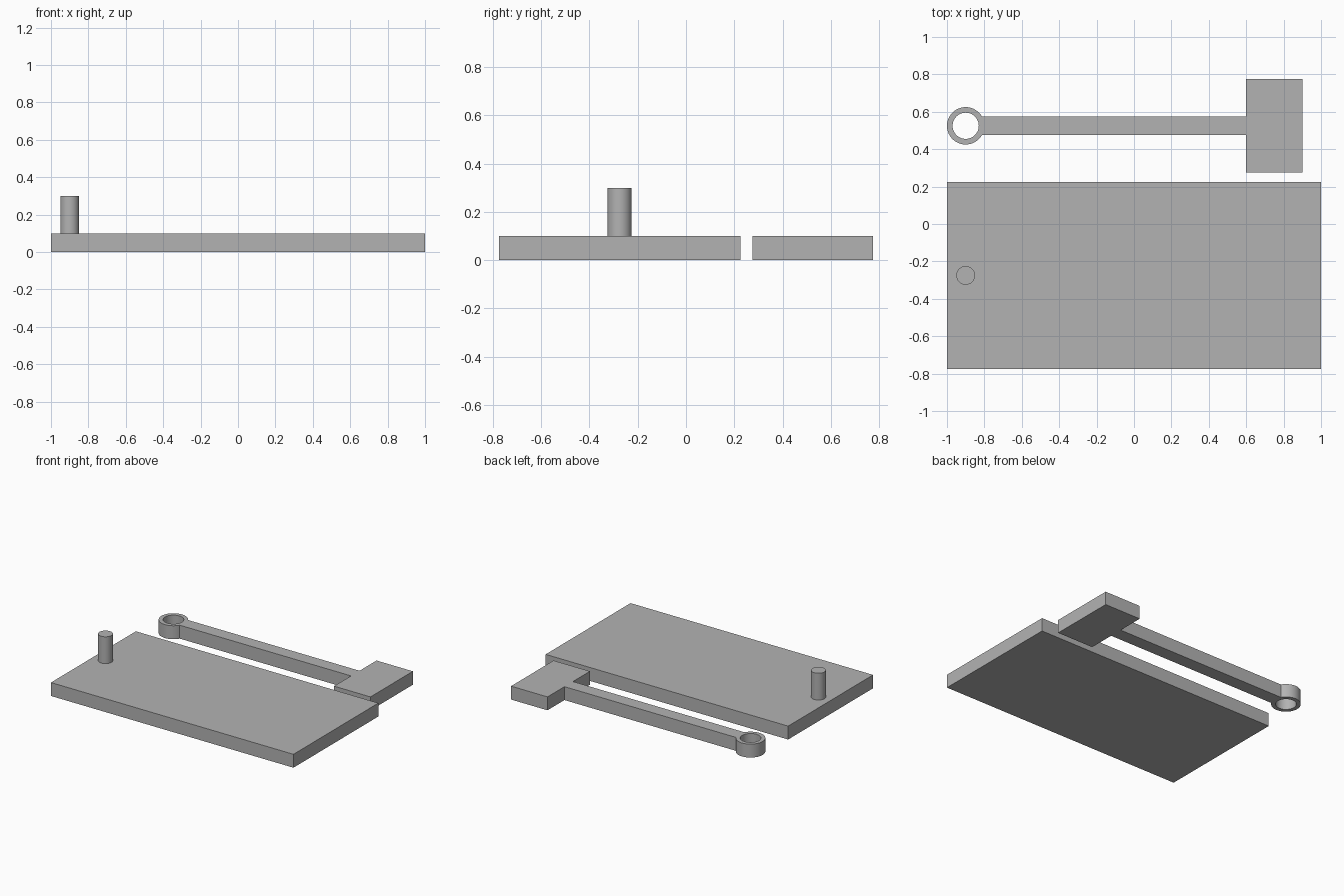
import bpy, bmesh, math

if "Cube" in bpy.data.objects:
    bpy.data.objects.remove(bpy.data.objects["Cube"])

T = 0.1  # sheet thickness

grey = bpy.data.materials.new("plain grey")
grey.diffuse_color = (0.45, 0.45, 0.45, 1)
grey.use_nodes = True
grey.node_tree.nodes["Principled BSDF"].inputs["Base Color"].default_value = grey.diffuse_color


def arc(cx, cy, r, start, end, n):
    """Points along an arc, angles in degrees, both ends included."""
    angles = [math.radians(start + (end - start) * i / n) for i in range(n + 1)]
    return [(cx + r * math.cos(a), cy + r * math.sin(a)) for a in angles]


def extrude_profile(name, loops, z0, height):
    """Solid part from closed outlines; inner outlines become holes."""
    curve = bpy.data.curves.new(name, 'CURVE')
    curve.dimensions = '2D'
    curve.fill_mode = 'BOTH'
    curve.extrude = height / 2
    for pts in loops:
        spline = curve.splines.new('POLY')
        spline.points.add(len(pts) - 1)
        for p, (x, y) in zip(spline.points, pts):
            p.co = (x, y, z0 + height / 2, 1)
        spline.use_cyclic_u = True
    obj = bpy.data.objects.new(name, curve)
    bpy.context.collection.objects.link(obj)
    bpy.ops.object.select_all(action='DESELECT')
    obj.select_set(True)
    bpy.context.view_layer.objects.active = obj
    bpy.ops.object.convert(target='MESH')
    obj = bpy.context.object
    obj.name = name

    # weld caps to walls and face everything outward
    bm = bmesh.new()
    bm.from_mesh(obj.data)
    bmesh.ops.remove_doubles(bm, verts=bm.verts, dist=1e-5)
    bmesh.ops.recalc_face_normals(bm, faces=bm.faces)
    bm.to_mesh(obj.data)
    bm.free()
    obj.data.materials.clear()
    obj.data.materials.append(grey)
    bpy.ops.object.shade_smooth_by_angle(angle=math.radians(25))
    return obj


# Base plate
extrude_profile("base_plate",
                [[(-1, -0.775), (1, -0.775), (1, 0.225), (-1, 0.225)]], 0, T)

# Pivot pin standing on the plate
extrude_profile("pivot_pin", [arc(-0.9, -0.275, 0.05, 0, 360, 48)[:-1]], T, 0.2)

# Swing arm: ring end, straight bar and rectangular head in one outline
outline = arc(-0.9, 0.525, 0.1, 30, 330, 48)
outline += [(0.6, 0.475), (0.6, 0.275), (0.9, 0.275),
            (0.9, 0.775), (0.6, 0.775), (0.6, 0.575)]
hole = arc(-0.9, 0.525, 0.07, 360, 0, 48)[:-1]
extrude_profile("swing_arm", [outline, hole], 0, T)
